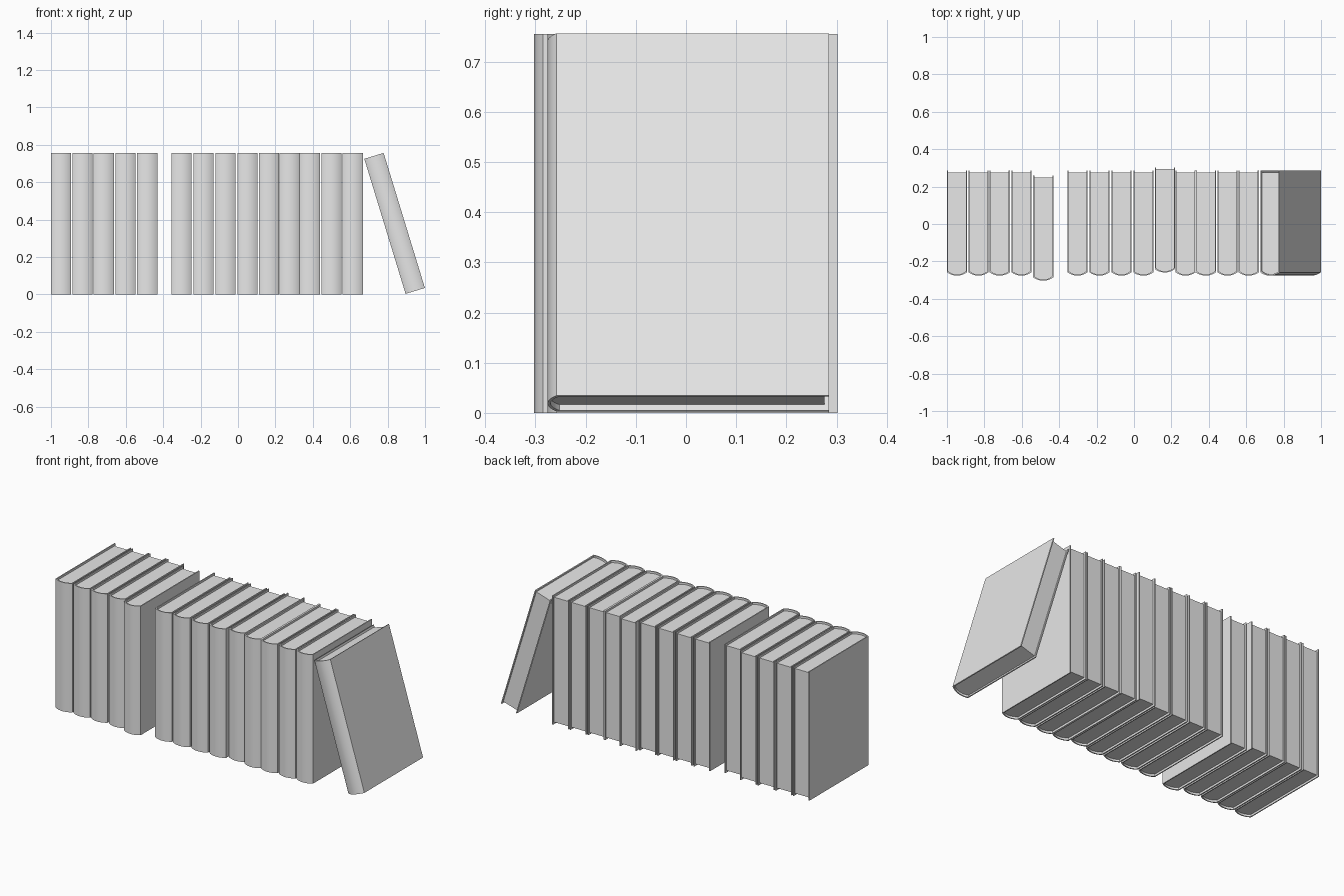
import bpy, bmesh, math
from mathutils import Matrix, Vector

cube = bpy.data.objects.get("Cube")
if cube:
    bpy.data.objects.remove(cube, do_unlink=True)

WIDTH, HEIGHT = 0.108, 0.755
BACK, HINGE, BULGE = 0.285, -0.258, 0.018   # fore edge, spine start, spine depth
BOARD, RECESS, STEPS = 0.006, 0.012, 12

grey = bpy.data.materials.new("plain_grey")
grey.use_nodes = True
grey.diffuse_color = (0.8, 0.8, 0.8, 1)
grey.node_tree.nodes["Principled BSDF"].inputs["Base Color"].default_value = (0.8, 0.8, 0.8, 1)


def outline(inset, back):
    """Open U-shaped path: left board, rounded spine, right board."""
    half = WIDTH / 2 - inset
    radius = (half ** 2 + BULGE ** 2) / (2 * BULGE)
    sweep = math.asin(half / radius)
    centre = HINGE + inset - BULGE + radius
    path = [(-half, back)]
    for i in range(STEPS + 1):
        a = sweep * (2 * i / STEPS - 1)
        path.append((radius * math.sin(a), centre - radius * math.cos(a)))
    return path + [(half, back)]


def prism(name, loop, low, high, matrix):
    bm = bmesh.new()
    face = bm.faces.new([bm.verts.new((x, y, low)) for x, y in loop])
    top = bmesh.ops.extrude_face_region(bm, geom=[face])["geom"]
    bmesh.ops.translate(bm, vec=(0, 0, high - low),
                        verts=[v for v in top if isinstance(v, bmesh.types.BMVert)])
    bmesh.ops.recalc_face_normals(bm, faces=bm.faces)
    mesh = bpy.data.meshes.new(name)
    bm.to_mesh(mesh)
    bm.free()
    mesh.materials.append(grey)
    obj = bpy.data.objects.new(name, mesh)
    bpy.context.collection.objects.link(obj)
    obj.matrix_world = matrix
    bpy.ops.object.select_all(action='DESELECT')
    obj.select_set(True)
    bpy.context.view_layer.objects.active = obj
    bpy.ops.object.shade_smooth_by_angle(angle=math.radians(25))


def book(name, matrix):
    # Wraparound cover and the recessed page block inside it
    cover = outline(0, BACK) + outline(BOARD, BACK)[::-1]
    prism(name + "_cover", cover, 0, HEIGHT, matrix)
    pages = outline(BOARD, BACK - 0.009)
    prism(name + "_pages", pages, RECESS, HEIGHT - RECESS, matrix)


# Two upright groups, with one book pulled forward and one pushed back
left_edges = [-1.0, -0.885, -0.772, -0.656, -0.539,
              -0.356, -0.239, -0.121, -0.004, 0.111, 0.222, 0.33, 0.446, 0.559]
shifts = {4: -0.027, 9: 0.017}
for i, x in enumerate(left_edges):
    book(f"upright_book_{i + 1}", Matrix.Translation((x + WIDTH / 2, shifts.get(i, 0), 0)))

# Last book leans against the row
tilt = Matrix.Rotation(math.radians(-17), 4, 'Y')
corner = Matrix.Translation((0.896, 0, 0.003))
book("leaning_book", corner @ tilt @ Matrix.Translation((WIDTH / 2, 0, 0)))
